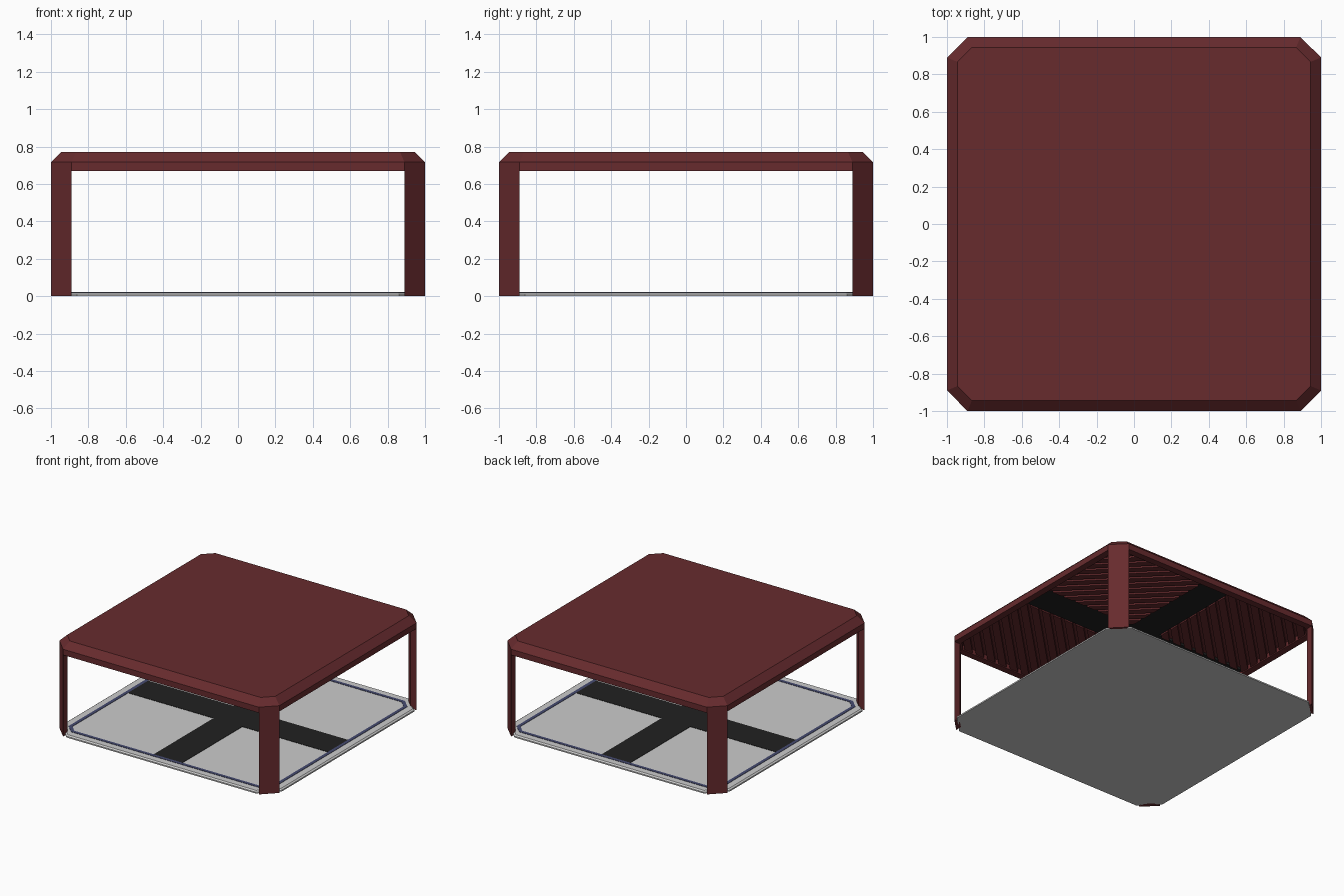
import bpy, bmesh, math

if "Cube" in bpy.data.objects:
    bpy.data.objects.remove(bpy.data.objects["Cube"])


def material(name, color):
    m = bpy.data.materials.new(name)
    m.diffuse_color = (*color, 1)
    m.use_nodes = True
    m.node_tree.nodes["Principled BSDF"].inputs["Base Color"].default_value = m.diffuse_color
    return m


RED = material("dark_red", (0.135, 0.024, 0.027))
BLACK = material("near_black", (0.015, 0.015, 0.015))
BLUE = material("slate_blue", (0.06, 0.07, 0.16))

HALF, CUT = 1.0, 0.11        # footprint half width and corner cut
K = math.tan(math.pi / 8)


def octagon(inset, cut=CUT):
    # true parallel inset of the corner-cut square
    h = HALF - inset
    v = HALF - cut - K * inset
    return [(h, -v), (h, v), (v, h), (-v, h), (-h, v), (-h, -v), (-v, -h), (v, -h)]


def finish(name, bm, mat=None, mirror=False):
    bmesh.ops.recalc_face_normals(bm, faces=bm.faces)
    mesh = bpy.data.meshes.new(name)
    bm.to_mesh(mesh)
    bm.free()
    ob = bpy.data.objects.new(name, mesh)
    bpy.context.collection.objects.link(ob)
    if mat:
        mesh.materials.append(mat)
    if mirror:
        mod = ob.modifiers.new("mirror", 'MIRROR')
        mod.use_axis = (True, True, False)
        mod.use_mirror_merge = False
    return ob


def loft(bm, rings, closed=False):
    # rings: list of (2D outline, z); capped at both ends unless closed
    loops = [[bm.verts.new((x, y, z)) for x, y in pts] for pts, z in rings]
    pairs = list(zip(loops, loops[1:]))
    if closed:
        pairs.append((loops[-1], loops[0]))
    for a, b in pairs:
        n = len(a)
        for i in range(n):
            j = (i + 1) % n
            bm.faces.new((a[i], a[j], b[j], b[i]))
    if not closed:
        bm.faces.new(loops[0])
        bm.faces.new(loops[-1])


def part(name, rings, mat=None, closed=False, mirror=False):
    bm = bmesh.new()
    loft(bm, rings, closed)
    return finish(name, bm, mat, mirror)


def clip(poly, a, b, c):
    # keep the side a*x + b*y <= c of a convex polygon
    out = []
    for p, q in zip(poly, poly[1:] + poly[:1]):
        dp, dq = a * p[0] + b * p[1] - c, a * q[0] + b * q[1] - c
        if dp <= 0:
            out.append(p)
        if dp * dq < 0:
            t = dp / (dp - dq)
            out.append((p[0] + t * (q[0] - p[0]), p[1] + t * (q[1] - p[1])))
    return out


# Floor slab with a small edge bevel, corners cut back behind the posts
part("floor_slab", [(octagon(0, 0.14), 0), (octagon(0, 0.14), 0.011),
                    (octagon(0.012, 0.14), 0.02)])

# Blue border line on the floor
o, i = octagon(0.065), octagon(0.092)
part("floor_border", [(o, 0.018), (o, 0.0225), (i, 0.0225), (i, 0.018)], BLUE, closed=True)

# Black cross-shaped lanes on floor and ceiling
W = 0.13


def cross(r):
    return [(r, -W), (r, W), (W, W), (W, r), (-W, r), (-W, W),
            (-r, W), (-r, -W), (-W, -W), (-W, -r), (W, -r), (W, -W)]


part("floor_cross", [(cross(0.908), 0.018), (cross(0.908), 0.0225)], BLACK)
part("ceiling_cross", [(cross(0.944), 0.69), (cross(0.944), 0.712)], BLACK)

# Four diagonal corner posts
T = 0.055
post = [(1, 0.89), (0.89, 1), (0.89, 1 - T), (1 - T, 0.89)]
part("corner_posts", [(post, 0), (post, 0.67)], RED, mirror=True)

# Roof: bevelled top, straight rim, recessed ceiling
part("roof", [(octagon(0.055), 0.71), (octagon(0.055), 0.67), (octagon(0), 0.67),
              (octagon(0), 0.717), (octagon(0.055), 0.77)], RED)

# Ceiling slats: diagonal bars in each quadrant, parallel to the cut corner
bm = bmesh.new()
END, PITCH, BAR = 0.944, 0.11, 0.06
LIMIT = 1.89 - 0.055 * math.sqrt(2)
u = 2 * W + 0.03
while u < LIMIT:
    quad = [(W, W), (END, W), (END, END), (W, END)]
    bar = clip(clip(quad, -1, -1, -u), 1, 1, min(u + BAR * 1.3, LIMIT))
    if len(bar) > 2:
        loft(bm, [(bar, 0.678), (bar, 0.712)])
    u += PITCH
finish("ceiling_slats", bm, RED, mirror=True)
